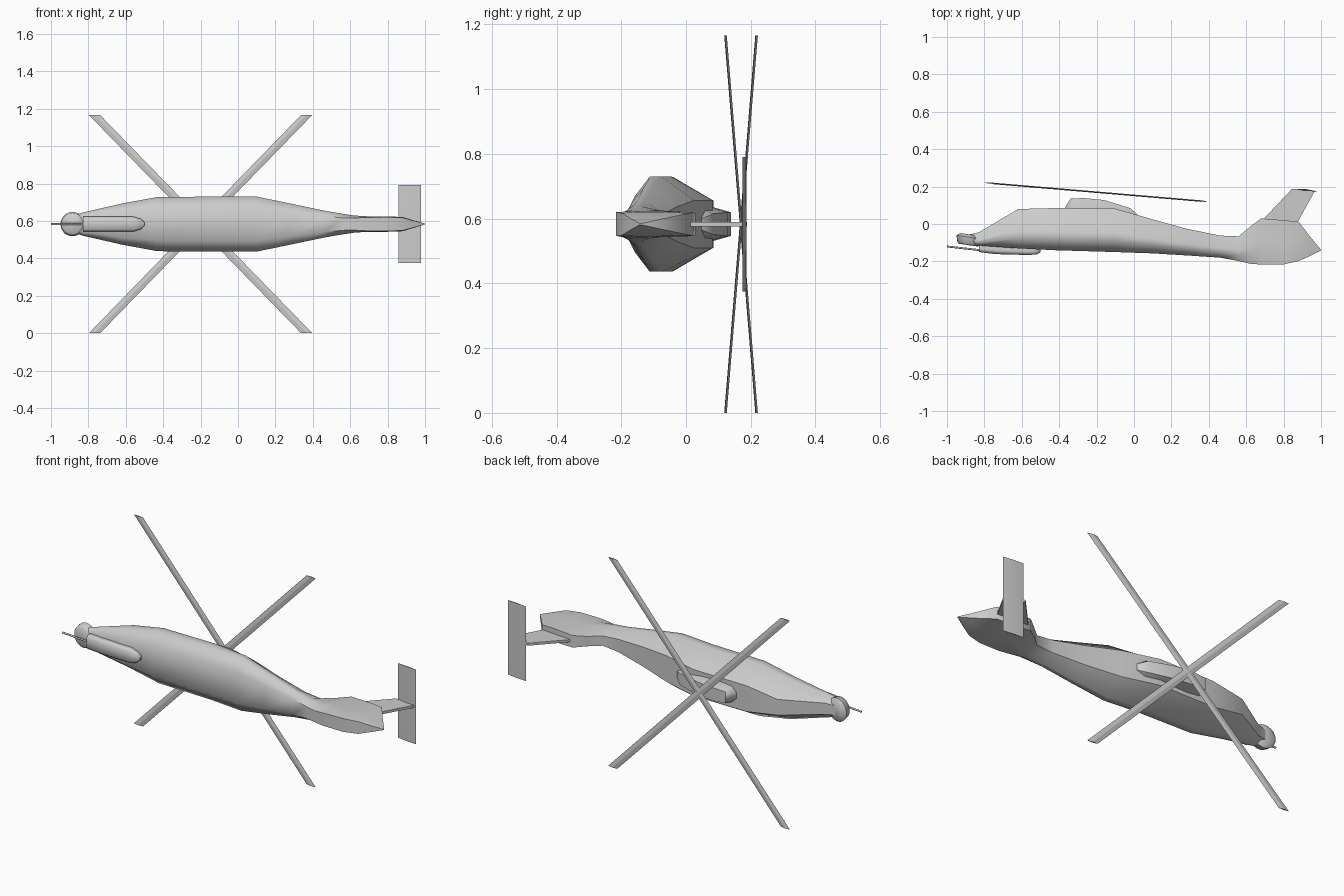
import bpy, bmesh, math
from mathutils import Vector

cube = bpy.data.objects.get("Cube")
if cube:
    bpy.data.objects.remove(cube)

MID = 0.583  # height of the symmetry plane; the aircraft lies on its side, its roof toward +y

grey = bpy.data.materials.new("plain grey")
grey.use_nodes = True
grey.diffuse_color = (0.6, 0.6, 0.6, 1)
grey.node_tree.nodes["Principled BSDF"].inputs["Base Color"].default_value = (0.6, 0.6, 0.6, 1)


def loft(name, rings, angle=50):
    """Skin a list of equal-sized point rings and cap both ends."""
    bm = bmesh.new()
    loops = [[bm.verts.new(p) for p in ring] for ring in rings]
    n = len(loops[0])
    for a, b in zip(loops, loops[1:]):
        for i in range(n):
            j = (i + 1) % n
            bm.faces.new((a[i], a[j], b[j], b[i]))
    bm.faces.new(loops[0])
    bm.faces.new(loops[-1])
    bmesh.ops.recalc_face_normals(bm, faces=bm.faces)
    mesh = bpy.data.meshes.new(name)
    bm.to_mesh(mesh)
    bm.free()
    mesh.materials.append(grey)
    obj = bpy.data.objects.new(name, mesh)
    bpy.context.collection.objects.link(obj)
    bpy.ops.object.select_all(action="DESELECT")
    bpy.context.view_layer.objects.active = obj
    obj.select_set(True)
    bpy.ops.object.shade_smooth_by_angle(angle=math.radians(angle))
    return obj


def section(x, low, high, width, top, bottom):
    """Eight-sided hull section; top and bottom are the flat shares of the half width."""
    y1, y2 = low + (high - low) * 0.25, low + (high - low) * 0.45
    half = [(low, width * bottom), (y1, width), (y2, width), (high, width * top)]
    ring = [(x, y, MID + w) for y, w in half]
    return ring + [(x, y, MID - w) for y, w in reversed(half)]


def diamond(x, y, z, half_chord, half_thick, slope):
    """Thin wing section at height z, tilted along its chord."""
    return [(x - half_chord, y - slope * half_chord, z), (x, y + half_thick, z),
            (x + half_chord, y + slope * half_chord, z), (x, y - half_thick, z)]


# Fuselage with canopy hump, boom and shrouded tail: x, low, high, half width, flat shares
hull = [
    (-.90, -.11, -.06, .04, .6, .7),
    (-.83, -.115, -.045, .062, .5, .7),
    (-.62, -.13, .08, .11, .4, .65),
    (-.43, -.14, .085, .145, .5, .6),
    (-.10, -.15, .082, .147, .5, .6),
    (.10, -.157, .025, .147, .5, .6),
    (.28, -.168, -.025, .11, .5, .6),
    (.46, -.18, -.062, .072, .5, .6),
    (.56, -.198, -.066, .055, .5, .6),
    (.62, -.212, -.015, .046, .6, .7),
    (.68, -.217, .03, .042, .8, .85),
    (.80, -.216, .02, .041, .9, .9),
    (.88, -.198, .013, .038, .9, .9),
    (.94, -.172, -.065, .02, .9, .9),
    (1.0, -.142, -.138, .002, .9, .9),
]
loft("fuselage", [section(*s) for s in hull])

# Engine cowl on the roof
cowl = [
    (-.37, .05, .085, .025, .7, 1),
    (-.34, .04, .135, .045, .7, 1),
    (-.27, .04, .139, .052, .7, 1),
    (-.16, .03, .128, .052, .7, 1),
    (-.02, .02, .085, .046, .7, 1),
    (.03, .01, .04, .02, .7, 1),
]
loft("engine_cowl", [section(*s) for s in cowl])

# Belly pod
pod = [
    (-.83, -.15, -.105, .04, .9, .7),
    (-.74, -.161, -.11, .04, .9, .7),
    (-.56, -.166, -.12, .04, .9, .7),
    (-.52, -.162, -.13, .028, .9, .7),
    (-.50, -.152, -.135, .01, .9, .7),
]
loft("belly_pod", [section(*s) for s in pod])


def disc(center, radius, axis, sides):
    """Ring of points around an axis lying in the symmetry plane."""
    axis = Vector(axis).normalized()
    across = axis.cross(Vector((0, 0, 1)))
    turns = [2 * math.pi * i / sides for i in range(sides)]
    return [Vector(center) + radius * (math.cos(t) * across + math.sin(t) * Vector((0, 0, 1)))
            for t in turns]


# Rounded sensor drum at the nose
loft("nose_drum", [disc((-.885, y, MID), r, (.15, 1, 0), 20)
                   for y, r in ((-.113, .052), (-.105, .06), (-.07, .065), (-.055, .045))])

# Gun barrel
aim = Vector((.18, -.02, 0))
start = Vector((-1, -.12, MID))
loft("gun_barrel", [disc(start + aim * t, .005, aim, 8) for t in (0, 1)])

# Two crossed rotor bars, tilted nose-up
for side, name in ((1, "rotor_bar_a"), (-1, "rotor_bar_b")):
    loft(name, [diamond(-.2 + end * side * .567, .17 - end * side * .048,
                        MID + end * .583, .03, .004, -.083) for end in (-1, 1)], 10)

# Tail fin, a swept slab
fin = [(.68, -.02), (.70, .035), (.845, .188), (.965, .174), (.875, .01), (.86, -.03)]
loft("tail_fin", [[(x, y, MID + side * .007) for x, y in fin] for side in (-1, 1)], 30)

# Tailplane on top of the fin
loft("tailplane", [diamond(.918, .181, MID + z, .06, t, -.1)
                   for z, t in ((-.208, .003), (0, .006), (.208, .003))], 10)
